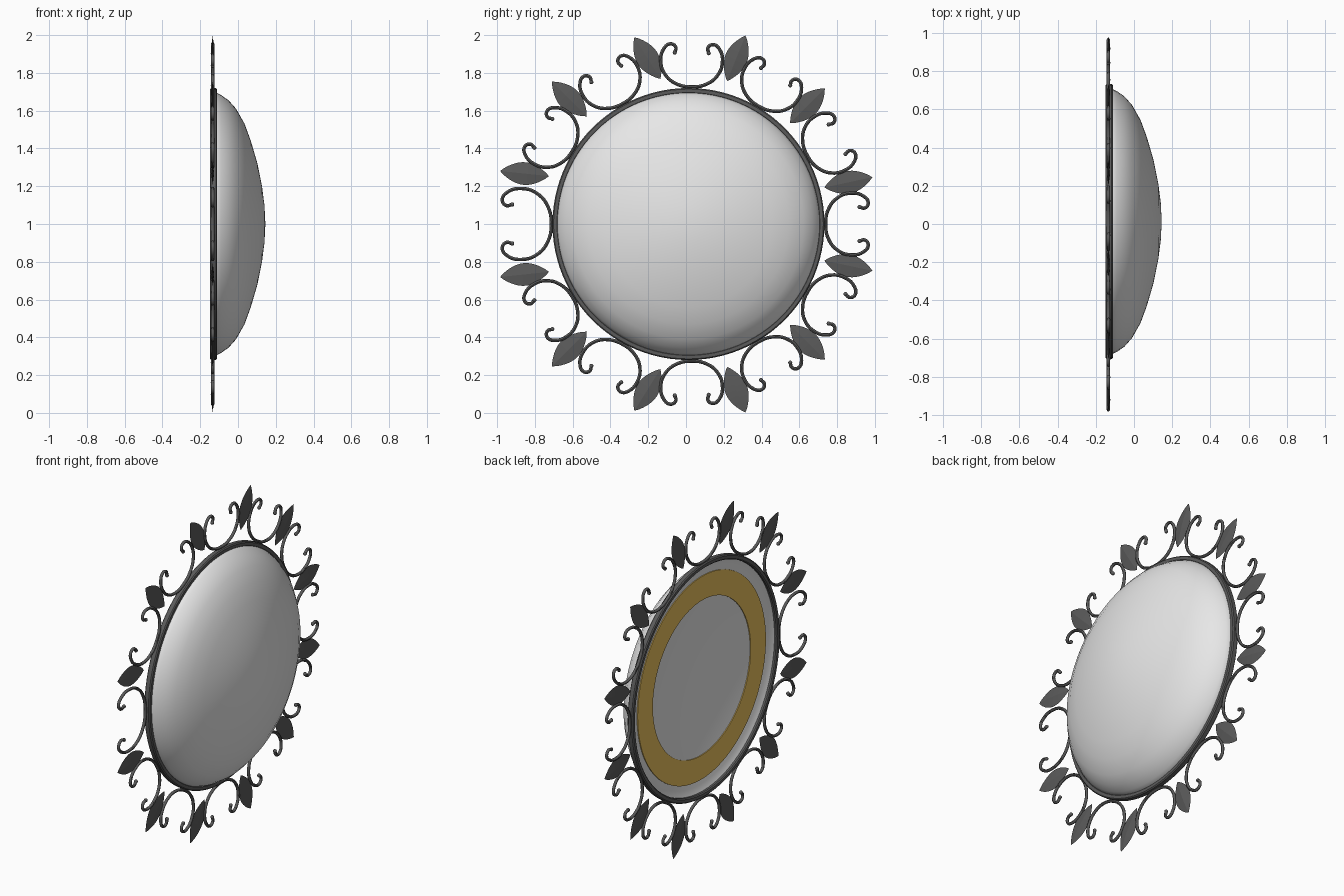
import bpy, bmesh, math

if "Cube" in bpy.data.objects:
    bpy.data.objects.remove(bpy.data.objects["Cube"])

CY, CZ = 0.013, 1.0      # centre of the round frame in the y-z plane
LX = -0.134              # depth of the leaf and scroll layer


def material(name, rgb):
    m = bpy.data.materials.new(name)
    m.diffuse_color = (*rgb, 1)
    m.use_nodes = True
    m.node_tree.nodes["Principled BSDF"].inputs["Base Color"].default_value = m.diffuse_color
    return m


PALE = material("pale_glass", (0.8, 0.8, 0.8))
DARK = material("dark_iron", (0.105, 0.105, 0.105))
GOLD = material("gold", (0.8, 0.52, 0.11))


def polar(r, a, x, t=0.0):
    """Point at radius r and angle a, shifted t along the tangent."""
    c, s = math.cos(a), math.sin(a)
    return (x, CY + r * c - t * s, CZ + r * s + t * c)


def finish(name, bm, mat, angle=35):
    bmesh.ops.remove_doubles(bm, verts=bm.verts, dist=1e-5)
    bmesh.ops.recalc_face_normals(bm, faces=bm.faces)
    me = bpy.data.meshes.new(name)
    bm.to_mesh(me)
    bm.free()
    ob = bpy.data.objects.new(name, me)
    bpy.context.collection.objects.link(ob)
    me.materials.append(mat)
    bpy.ops.object.select_all(action='DESELECT')
    ob.select_set(True)
    bpy.context.view_layer.objects.active = ob
    bpy.ops.object.shade_smooth_by_angle(angle=math.radians(angle))
    return ob


def lathe(name, profile, mat, closed=False, n=96):
    """Spin (radius, x) points around the x axis through the centre."""
    bm = bmesh.new()
    rings = []
    for r, x in profile:
        if r == 0:
            rings.append([bm.verts.new(polar(0, 0, x))] * n)
        else:
            rings.append([bm.verts.new(polar(r, 2 * math.pi * i / n, x)) for i in range(n)])
    pairs = list(zip(rings, rings[1:]))
    if closed:
        pairs.append((rings[-1], rings[0]))
    for a, b in pairs:
        for i in range(n):
            j = (i + 1) % n
            quad = list(dict.fromkeys((a[i], a[j], b[j], b[i])))
            bm.faces.new(quad)
    return finish(name, bm, mat)


# domed shade with a slanted lip and flat back
lathe("dome", [(0, 0.145), (0.1, 0.14), (0.2, 0.127), (0.32, 0.103), (0.44, 0.068),
               (0.53, 0.035), (0.61, -0.01), (0.655, -0.05), (0.683, -0.09),
               (0.695, -0.115), (0.695, -0.132), (0.655, -0.112), (0, -0.112)], PALE)

# gold band on the back
lathe("back_band", [(0.477, -0.117), (0.625, -0.117), (0.625, -0.111), (0.477, -0.111)],
      GOLD, closed=True)

# iron frame ring
lathe("frame_ring", [(0.69, -0.142), (0.696, -0.148), (0.714, -0.148), (0.72, -0.142),
                     (0.72, -0.117), (0.714, -0.111), (0.696, -0.111), (0.69, -0.117)],
      DARK, closed=True)

# leaves: (position angle, radius, pointing angle) for the upper half, mirrored below
UPPER = [(14.6, 0.875, 12), (44.8, 0.888, 45), (73.9, 0.913, 68),
         (103.9, 0.905, 122), (133.6, 0.914, 135), (162.9, 0.908, 174)]
LEAVES = UPPER + [(-a, r, -d) for a, r, d in UPPER]


def add_leaf(bm, pos, radius, point, half_len=0.13, half_wid=0.06, n=14):
    _, cy, cz = polar(radius, math.radians(pos), 0)
    c, s = math.cos(math.radians(point)), math.sin(math.radians(point))

    def at(u, v, x):
        return bm.verts.new((LX + x, cy + u * c - v * s, cz + u * s + v * c))
    rows = []
    for i in range(n + 1):
        t = i / n
        u = half_len * (2 * t - 1)
        w = half_wid * max(math.sin(math.pi * t), 0) ** 0.85
        k = w / half_wid
        rows.append([at(u, w, 0), at(u, 0, 0.008 * k), at(u, -w, 0), at(u, 0, -0.008 * k)])
    for a, b in zip(rows, rows[1:]):
        for i in range(4):
            j = (i + 1) % 4
            bm.faces.new((a[i], a[j], b[j], b[i]))


bm = bmesh.new()
for leaf in LEAVES:
    add_leaf(bm, *leaf)
bmesh.ops.remove_doubles(bm, verts=bm.verts, dist=1e-5)
bmesh.ops.dissolve_degenerate(bm, edges=bm.edges, dist=1e-6)
finish("leaves", bm, DARK, 10)

# scrolls: C-shaped rods touching the ring midway between neighbouring leaves
HALF = [(0.085, 0.018), (0.14, 0.065), (0.163, 0.13), (0.148, 0.2),
        (0.112, 0.226), (0.085, 0.208), (0.09, 0.18)]
C_SHAPE = [(-t, v) for t, v in reversed(HALF)] + [(0, 0)] + HALF
SCROLLS = [0, 29.7, 59.4, 88.9, 118.7, 148, 180]
SCROLLS += [-a for a in SCROLLS[1:-1]]
cu = bpy.data.curves.new("scrolls", 'CURVE')
cu.dimensions = '3D'
cu.bevel_depth = 0.009
cu.bevel_resolution = 2
cu.resolution_u = 5
cu.use_fill_caps = True
for deg in SCROLLS:
    k = 1.15 if deg == 180 else 1.0
    sp = cu.splines.new('BEZIER')
    sp.bezier_points.add(len(C_SHAPE) - 1)
    for p, (t, v) in zip(sp.bezier_points, C_SHAPE):
        p.co = polar(0.726 + v * k, math.radians(deg), LX, t * k)
        p.handle_left_type = p.handle_right_type = 'AUTO'
cu.materials.append(DARK)
scrolls = bpy.data.objects.new("scrolls", cu)
bpy.context.collection.objects.link(scrolls)
bpy.ops.object.select_all(action='DESELECT')
scrolls.select_set(True)
bpy.context.view_layer.objects.active = scrolls
bpy.ops.object.convert(target='MESH')
bpy.ops.object.shade_smooth_by_angle(angle=math.radians(45))

# small round tips on the scroll ends
bm = bmesh.new()
for deg in SCROLLS:
    k = 1.15 if deg == 180 else 1.0
    for t, v in (C_SHAPE[0], C_SHAPE[-1]):
        ball = bmesh.ops.create_uvsphere(bm, u_segments=10, v_segments=6, radius=0.011)
        bmesh.ops.translate(bm, verts=ball["verts"],
                            vec=polar(0.726 + v * k, math.radians(deg), LX, t * k))
finish("scroll_tips", bm, DARK, 60)
